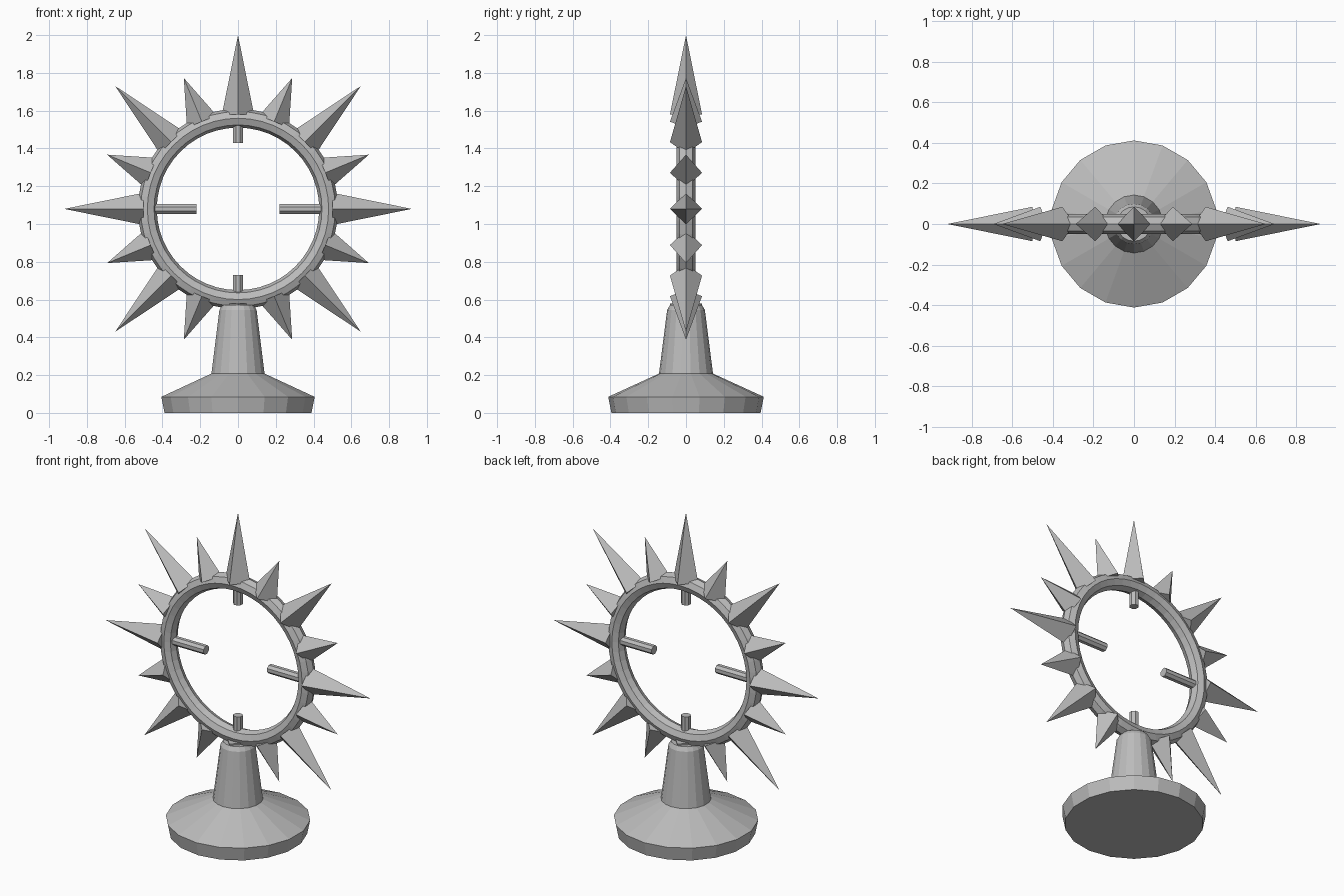
import bpy, bmesh, math
from mathutils import Matrix, Vector

if "Cube" in bpy.data.objects:
    bpy.data.objects.remove(bpy.data.objects["Cube"], do_unlink=True)

GREY = (0.5, 0.5, 0.5, 1.0)
grey = bpy.data.materials.new("plain grey")
grey.use_nodes = True
grey.diffuse_color = GREY
grey.node_tree.nodes["Principled BSDF"].inputs["Base Color"].default_value = GREY

CENTRE = Vector((0, 0, 1.08))
RING_R, RING_T = 0.48, 0.05


def add_object(name, bm):
    bmesh.ops.recalc_face_normals(bm, faces=bm.faces)
    mesh = bpy.data.meshes.new(name)
    bm.to_mesh(mesh)
    bm.free()
    mesh.materials.append(grey)
    obj = bpy.data.objects.new(name, mesh)
    bpy.context.collection.objects.link(obj)
    return obj


def radial_cone(name, angle, r_start, r_end, rad_start, rad_end, sides, roll=0.0):
    """Cone or rod lying along a spoke of the ring."""
    bm = bmesh.new()
    bmesh.ops.create_cone(bm, cap_ends=True, segments=sides, radius1=rad_start,
                          radius2=rad_end, depth=r_end - r_start)
    spoke = (Matrix.Translation(CENTRE)
             @ Matrix.Rotation(math.pi / 2 - angle, 4, 'Y')
             @ Matrix.Translation((0, 0, (r_start + r_end) / 2))
             @ Matrix.Rotation(roll, 4, 'Z'))
    bm.transform(spoke)
    bmesh.ops.remove_doubles(bm, verts=bm.verts, dist=1e-5)
    return add_object(name, bm)


def lathe(name, profile, steps, start):
    """Spin an (r, z) profile around the z axis."""
    bm = bmesh.new()
    verts = [bm.verts.new((r * math.cos(start), r * math.sin(start), z)) for r, z in profile]
    edges = [bm.edges.new(pair) for pair in zip(verts, verts[1:])]
    bmesh.ops.spin(bm, geom=verts + edges, cent=(0, 0, 0), axis=(0, 0, 1),
                   angle=2 * math.pi, steps=steps)
    bmesh.ops.remove_doubles(bm, verts=bm.verts, dist=1e-5)
    return add_object(name, bm)


# Stand: wide foot, tapering pole and small chamfer at the top
lathe("stand", [(0, 0), (0.395, 0), (0.412, 0.085), (0.143, 0.208),
                (0.1, 0.545), (0.085, 0.57), (0, 0.57)], 18, math.pi / 2)

# Ring: octagonal section swept round a circle
bpy.ops.mesh.primitive_torus_add(major_segments=48, minor_segments=8, major_radius=RING_R,
                                 minor_radius=RING_T, location=CENTRE,
                                 rotation=(math.pi / 2, 0, 0))
ring = bpy.context.object
ring.name = "ring"
ring.data.materials.append(grey)

# Spikes: long and short by turns
for i in range(16):
    long_one = i % 2 == 0
    radial_cone("long_spike" if long_one else "short_spike", i * math.pi / 8,
                0.5, 0.92 if long_one else 0.75, 0.085, 0, 4)

# Inner rods: long ones at the sides, short ones above and below
for i in range(4):
    radial_cone("side_rod" if i % 2 == 0 else "upright_rod", i * math.pi / 2,
                0.22 if i % 2 == 0 else 0.35, RING_R, 0.028, 0.028, 8, math.pi / 8)
